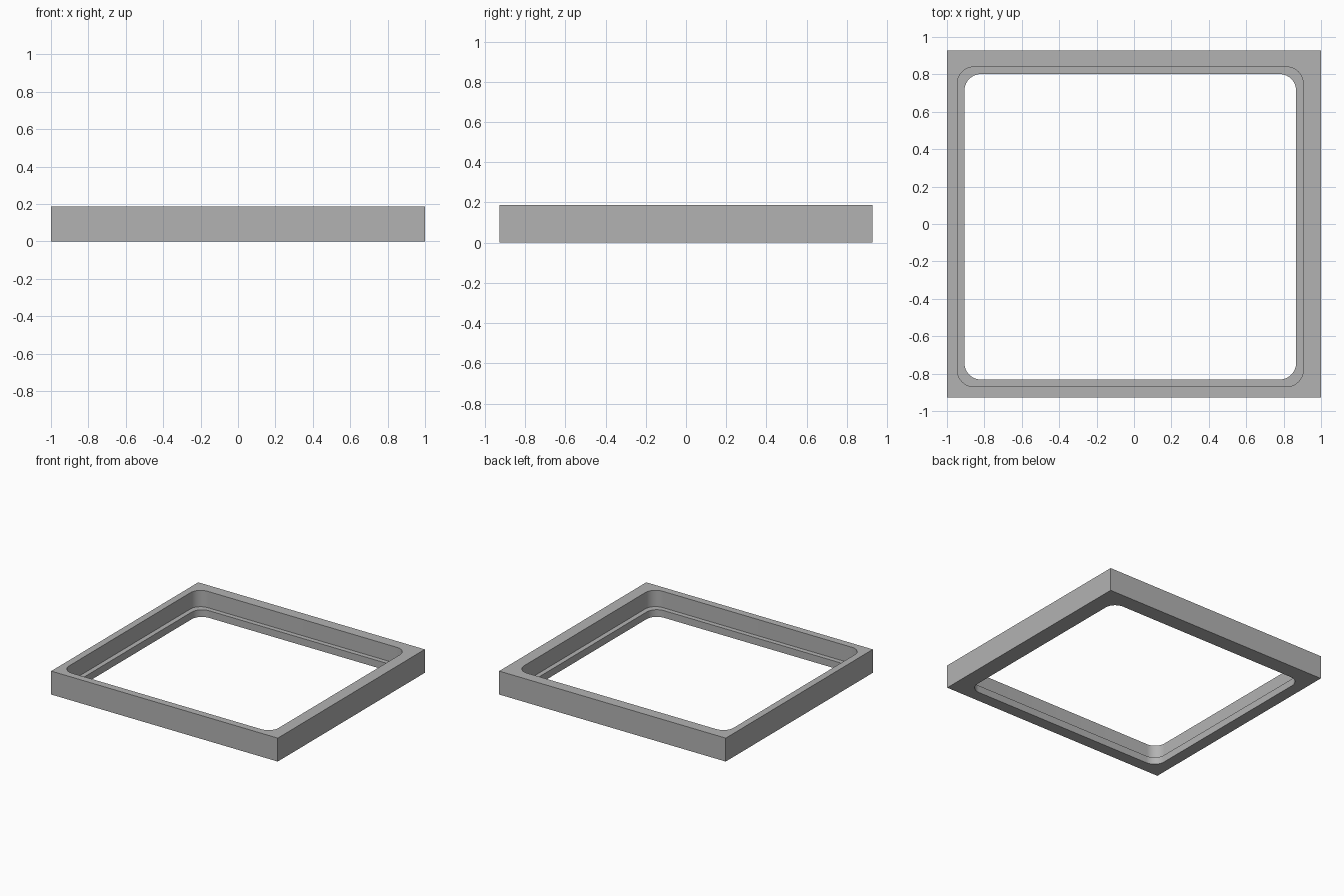
import bpy
import bmesh
import math
from mathutils import Vector

if "Cube" in bpy.data.objects:
    bpy.data.objects.remove(bpy.data.objects["Cube"], do_unlink=True)

HEIGHT = 0.187
LEDGE_Z = 0.057
CORNER_RADIUS = 0.09

# Single matte grey
grey = bpy.data.materials.new("grey")
grey.use_nodes = True
colour = (0.45, 0.45, 0.45, 1)
grey.diffuse_color = colour
grey.node_tree.nodes["Principled BSDF"].inputs["Base Color"].default_value = colour


def block(name, low, high, radius=0):
    """Box between two corners, with optionally rounded upright edges."""
    low, high = Vector(low), Vector(high)
    bm = bmesh.new()
    bmesh.ops.create_cube(bm, size=1)
    bmesh.ops.scale(bm, vec=high - low, verts=bm.verts)
    bmesh.ops.translate(bm, vec=(low + high) / 2, verts=bm.verts)
    if radius:
        upright = [e for e in bm.edges
                   if abs(e.verts[0].co.z - e.verts[1].co.z) > 0.01]
        bmesh.ops.bevel(bm, geom=upright, offset=radius, segments=10,
                        profile=0.5, affect='EDGES')
    mesh = bpy.data.meshes.new(name)
    bm.to_mesh(mesh)
    bm.free()
    mesh.materials.append(grey)
    obj = bpy.data.objects.new(name, mesh)
    bpy.context.collection.objects.link(obj)
    return obj


# Square-cornered outer frame
frame = block("frame", (-1, -0.927, 0), (1, 0.927, HEIGHT))
bpy.context.view_layer.objects.active = frame
frame.select_set(True)

# Wide recess above the ledge, narrower opening through it
cutters = [
    block("recess_cutter", (-0.945, -0.87, LEDGE_Z), (0.905, 0.84, 1), CORNER_RADIUS),
    block("opening_cutter", (-0.907, -0.832, -1), (0.867, 0.802, 1), CORNER_RADIUS),
]
for cutter in cutters:
    cutter.hide_render = True
    cut = frame.modifiers.new(cutter.name, 'BOOLEAN')
    cut.operation = 'DIFFERENCE'
    cut.solver = 'EXACT'
    cut.object = cutter
    bpy.ops.object.modifier_apply(modifier=cut.name)
for cutter in cutters:
    bpy.data.objects.remove(cutter, do_unlink=True)

# Smooth rounded corners, crisp rims
bpy.ops.object.shade_smooth_by_angle(angle=math.radians(30))
